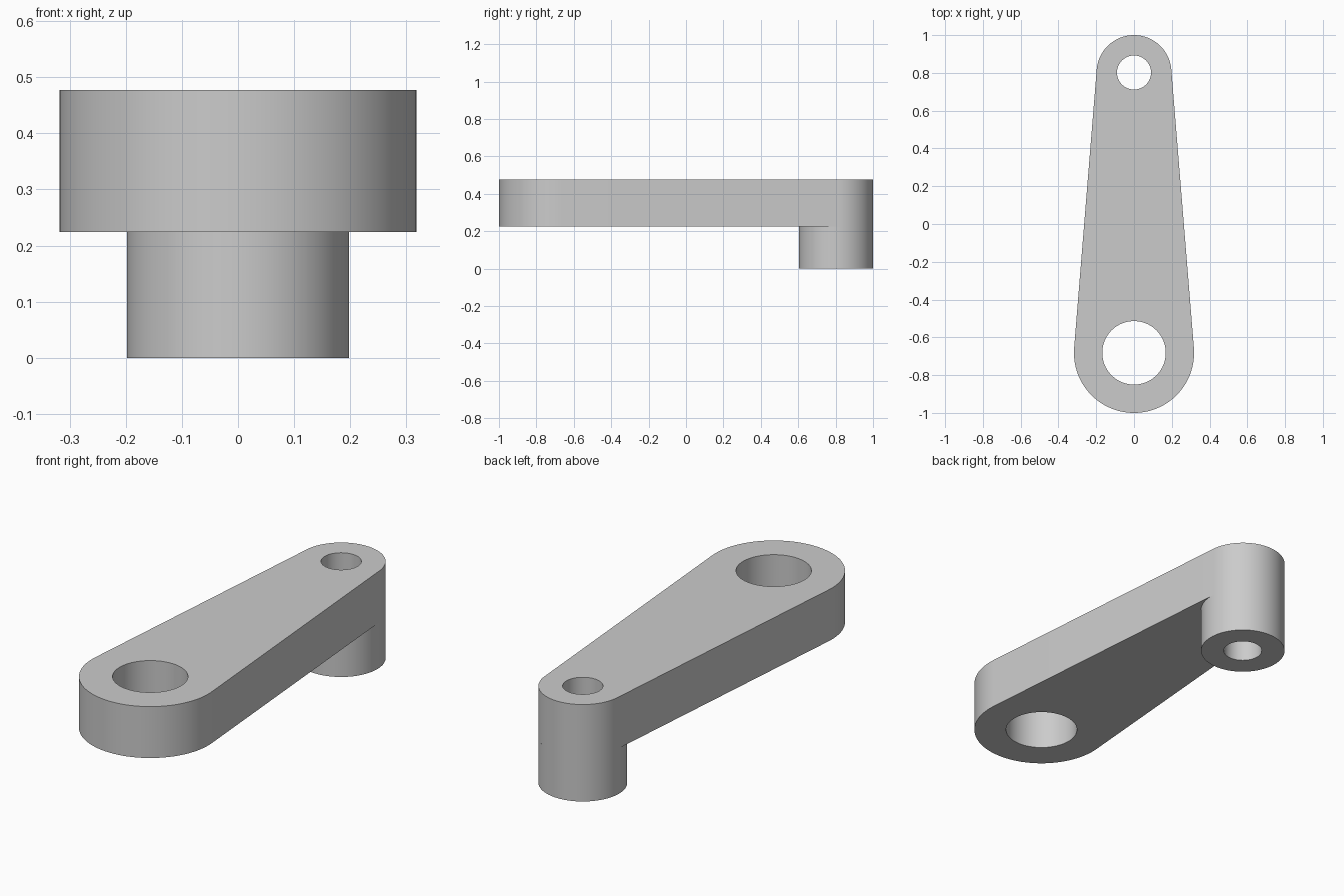
import bpy
import bmesh
from math import asin, cos, sin, pi, radians

cube = bpy.data.objects.get("Cube")
if cube:
    bpy.data.objects.remove(cube, do_unlink=True)

# Main dimensions
BIG_Y, BIG_R, BIG_HOLE = -0.682, 0.318, 0.168
SMALL_Y, SMALL_R, SMALL_HOLE = 0.802, 0.198, 0.09
ARM_BOTTOM, ARM_TOP = 0.224, 0.477
SEGMENTS = 96

steel = bpy.data.materials.new("plain grey")
steel.use_nodes = True
grey = (0.6, 0.6, 0.6, 1)
steel.diffuse_color = grey
steel.node_tree.nodes["Principled BSDF"].inputs["Base Color"].default_value = grey


def arc(y, radius, start, end):
    """Points along an arc centred on the long axis."""
    steps = round(SEGMENTS * (end - start) / (2 * pi))
    angles = [start + (end - start) * i / steps for i in range(steps + 1)]
    return [(radius * cos(a), y + radius * sin(a)) for a in angles]


def circle(y, radius):
    return arc(y, radius, 0, 2 * pi)[:-1]


def plate(name, loops, bottom, top):
    """Extrude an outline with holes between two heights."""
    bm = bmesh.new()
    edges = []
    for loop in loops:
        verts = [bm.verts.new((x, y, bottom)) for x, y in loop]
        edges += [bm.edges.new((v, verts[i - 1])) for i, v in enumerate(verts)]
    bmesh.ops.triangle_fill(bm, edges=edges, use_beauty=True, normal=(0, 0, 1))
    grown = bmesh.ops.extrude_face_region(bm, geom=bm.faces[:], use_keep_orig=True)
    moved = [g for g in grown["geom"] if isinstance(g, bmesh.types.BMVert)]
    bmesh.ops.translate(bm, verts=moved, vec=(0, 0, top - bottom))
    bmesh.ops.recalc_face_normals(bm, faces=bm.faces[:])
    mesh = bpy.data.meshes.new(name)
    bm.to_mesh(mesh)
    bm.free()
    mesh.materials.append(steel)
    obj = bpy.data.objects.new(name, mesh)
    bpy.context.collection.objects.link(obj)
    bpy.ops.object.select_all(action="DESELECT")
    obj.select_set(True)
    bpy.context.view_layer.objects.active = obj
    bpy.ops.object.shade_smooth_by_angle(angle=radians(30))
    return obj


# Tapered arm: two round ends joined by tangent sides, with a hole at each end
tilt = asin((BIG_R - SMALL_R) / (SMALL_Y - BIG_Y))
outline = arc(BIG_Y, BIG_R, pi - tilt, 2 * pi + tilt) + arc(SMALL_Y, SMALL_R, tilt, pi - tilt)
plate("lever_arm", [outline, circle(BIG_Y, BIG_HOLE), circle(SMALL_Y, SMALL_HOLE)],
      ARM_BOTTOM, ARM_TOP)

# Round boss below the narrow end, bored through
plate("end_boss", [circle(SMALL_Y, SMALL_R), circle(SMALL_Y, SMALL_HOLE)], 0, ARM_BOTTOM)
